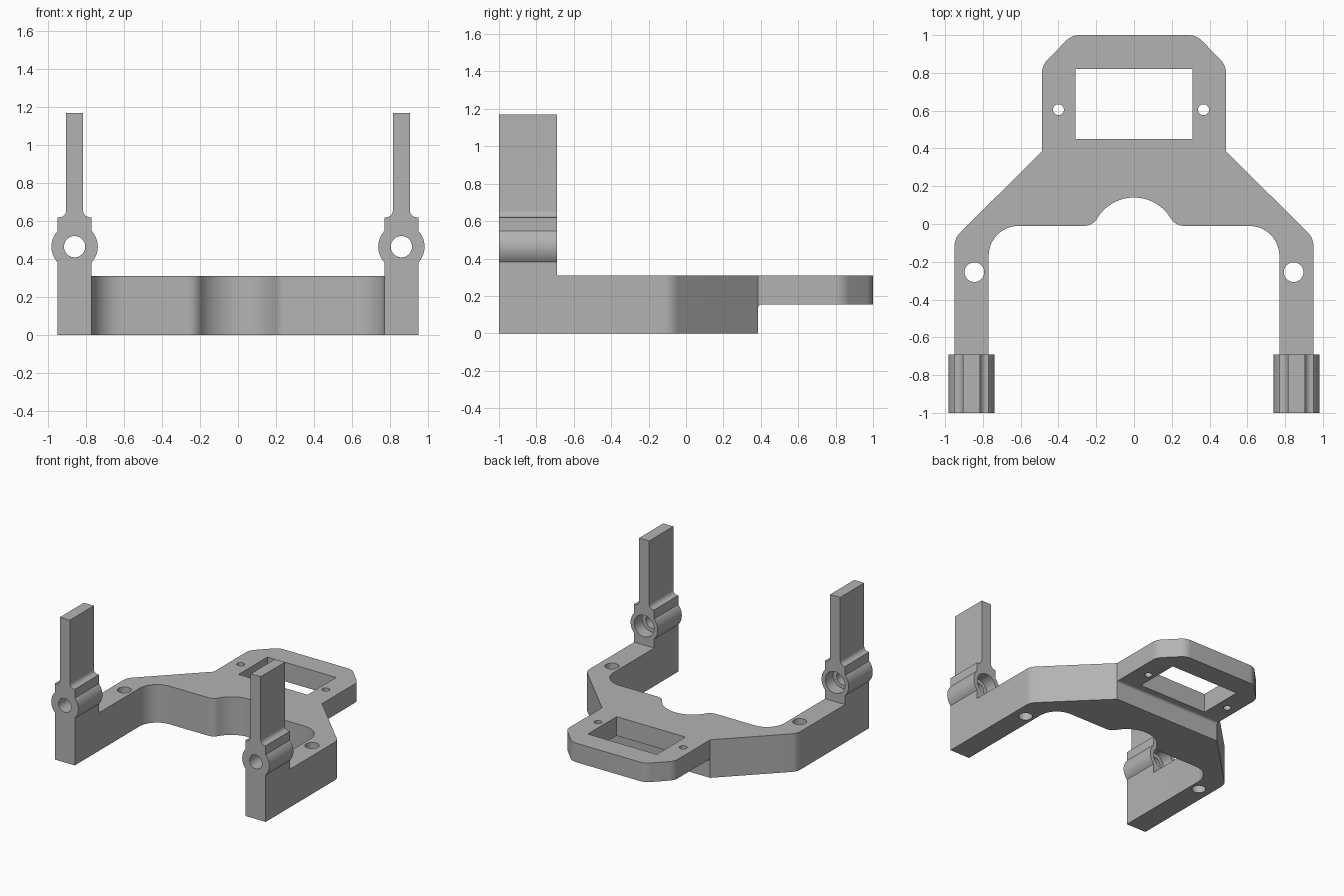
import bpy, bmesh
from math import pi, cos, sin, tan, atan2, sqrt
from mathutils import Vector

cube = bpy.data.objects.get("Cube")
if cube:
    bpy.data.objects.remove(cube, do_unlink=True)

grey = bpy.data.materials.new("plain grey")
grey.use_nodes = True
colour = (0.45, 0.45, 0.45, 1)
grey.diffuse_color = colour
grey.node_tree.nodes["Principled BSDF"].inputs["Base Color"].default_value = colour


def arc(cx, cy, r, start, end, steps=12):
    angles = [start + (end - start) * i / steps for i in range(steps + 1)]
    return [(cx + r * cos(a), cy + r * sin(a)) for a in angles]


def fillet(before, corner, after, r):
    """Points of an arc that rounds one corner of a path."""
    p = Vector(corner)
    u = (Vector(before) - p).normalized()
    v = (Vector(after) - p).normalized()
    half = u.angle(v) / 2
    c = p + (u + v).normalized() * (r / sin(half))
    a = p + u * (r / tan(half)) - c
    b = p + v * (r / tan(half)) - c
    start = atan2(a.y, a.x)
    sweep = (atan2(b.y, b.x) - start + pi) % (2 * pi) - pi
    return arc(c.x, c.y, r, start, start + sweep)


def mirrored(half):
    """Close a right-hand outline with its left-hand reflection."""
    return half + [(-x, y) for x, y in reversed(half) if abs(x) > 1e-6]


def prism(name, points, axis, low, high):
    place = {"X": lambda a, b, h: (h, a, b),
             "Y": lambda a, b, h: (a, h, b),
             "Z": lambda a, b, h: (a, b, h)}[axis]
    bm = bmesh.new()
    ends = [[bm.verts.new(place(a, b, h)) for a, b in points] for h in (low, high)]
    for end in ends:
        bm.faces.new(end)
    n = len(points)
    for i in range(n):
        j = (i + 1) % n
        bm.faces.new((ends[0][i], ends[0][j], ends[1][j], ends[1][i]))
    bmesh.ops.recalc_face_normals(bm, faces=bm.faces)
    mesh = bpy.data.meshes.new(name)
    bm.to_mesh(mesh)
    bm.free()
    mesh.materials.append(grey)
    ob = bpy.data.objects.new(name, mesh)
    bpy.context.collection.objects.link(ob)
    return ob


def disc(cx, cy, r):
    return arc(cx, cy, r, 0, 2 * pi, 40)[:-1]


def combine(target, tool, operation):
    tool.hide_render = True
    mod = target.modifiers.new(operation.lower(), "BOOLEAN")
    mod.operation = operation
    mod.solver = "EXACT"
    mod.object = tool
    bpy.context.view_layer.objects.active = target
    bpy.ops.object.modifier_apply(modifier=mod.name)
    bpy.data.objects.remove(tool, do_unlink=True)


# Bracket outline: central arch, inner leg, foot, outer leg, shoulder, plate
arch_r, arch_y, lip_r, edge_y = 0.227, -0.087, 0.08, -0.01
lip_y = edge_y + lip_r
lip_x = sqrt((arch_r + lip_r) ** 2 - (lip_y - arch_y) ** 2)
lean = atan2(lip_y - arch_y, lip_x)
inner, outer, plate_x = 0.77, 0.95, 0.487
shoulder, neck = (outer, -0.075), (plate_x, 0.385)
chamfer_low, chamfer_top = (plate_x, 0.84), (0.33, 1.0)

half = arc(0, arch_y, arch_r, pi / 2, lean)
half += arc(lip_x, lip_y, lip_r, lean + pi, 1.5 * pi)[1:]
half += fillet((lip_x, edge_y), (inner, edge_y), (inner, -1), 0.16)
half += [(inner, -1), (outer, -1)]
half += fillet((outer, -1), shoulder, neck, 0.1)
half += [neck]
half += fillet(neck, chamfer_low, chamfer_top, 0.1)
half += fillet(chamfer_low, chamfer_top, (0, 1), 0.1)
bracket = prism("bracket", mirrored(half), "Z", 0, 0.31)

# Thin rear plate, with a small fillet under the step
step = [(0.385, -0.1)] + fillet((0.385, 0), (0.385, 0.155), (1, 0.155), 0.02)
step += [(1.1, 0.155), (1.1, -0.1)]
combine(bracket, prism("step_cutter", step, "X", -0.8, 0.8), "DIFFERENCE")

# Upright posts with a round boss and a slim blade
boss_z, boss_r, leg_w, blade_w, collar_z = 0.465, 0.122, 0.09, 0.045, 0.62
reach = atan2(sqrt(boss_r ** 2 - leg_w ** 2), leg_w)
post = [(leg_w, 0)]
post += arc(0, boss_z, boss_r, -reach, reach)
post += [(leg_w, collar_z)]
post += fillet((leg_w, collar_z), (blade_w, collar_z), (blade_w, 1), 0.035)
post += [(blade_w, 1.17)]
for side in (-1, 1):
    cx = side * 0.86
    shape = [(cx + x, z) for x, z in mirrored(post)]
    combine(bracket, prism("post", shape, "Y", -1, -0.69), "UNION")

# Bores: through hole with a wider recess at the back of each boss
for side in (-1, 1):
    cx = side * 0.86
    combine(bracket, prism("pin_hole", disc(cx, boss_z, 0.056), "Y", -1.1, -0.6), "DIFFERENCE")
    combine(bracket, prism("pin_recess", disc(cx, boss_z, 0.088), "Y", -0.79, -0.6), "DIFFERENCE")

# Vertical screw holes in the legs and the plate
for x, y, r in ((-0.845, -0.255, 0.052), (0.845, -0.255, 0.052),
                (-0.4, 0.605, 0.029), (0.368, 0.605, 0.029)):
    combine(bracket, prism("screw_hole", disc(x, y, r), "Z", -0.1, 0.5), "DIFFERENCE")

# Rectangular window in the plate
window = mirrored([(0.31, 0.45), (0.31, 0.82)])
combine(bracket, prism("window_cutter", window, "Z", -0.1, 0.5), "DIFFERENCE")

bpy.ops.object.select_all(action="DESELECT")
bracket.select_set(True)
bpy.context.view_layer.objects.active = bracket
bpy.ops.object.shade_smooth_by_angle(angle=pi / 6)
